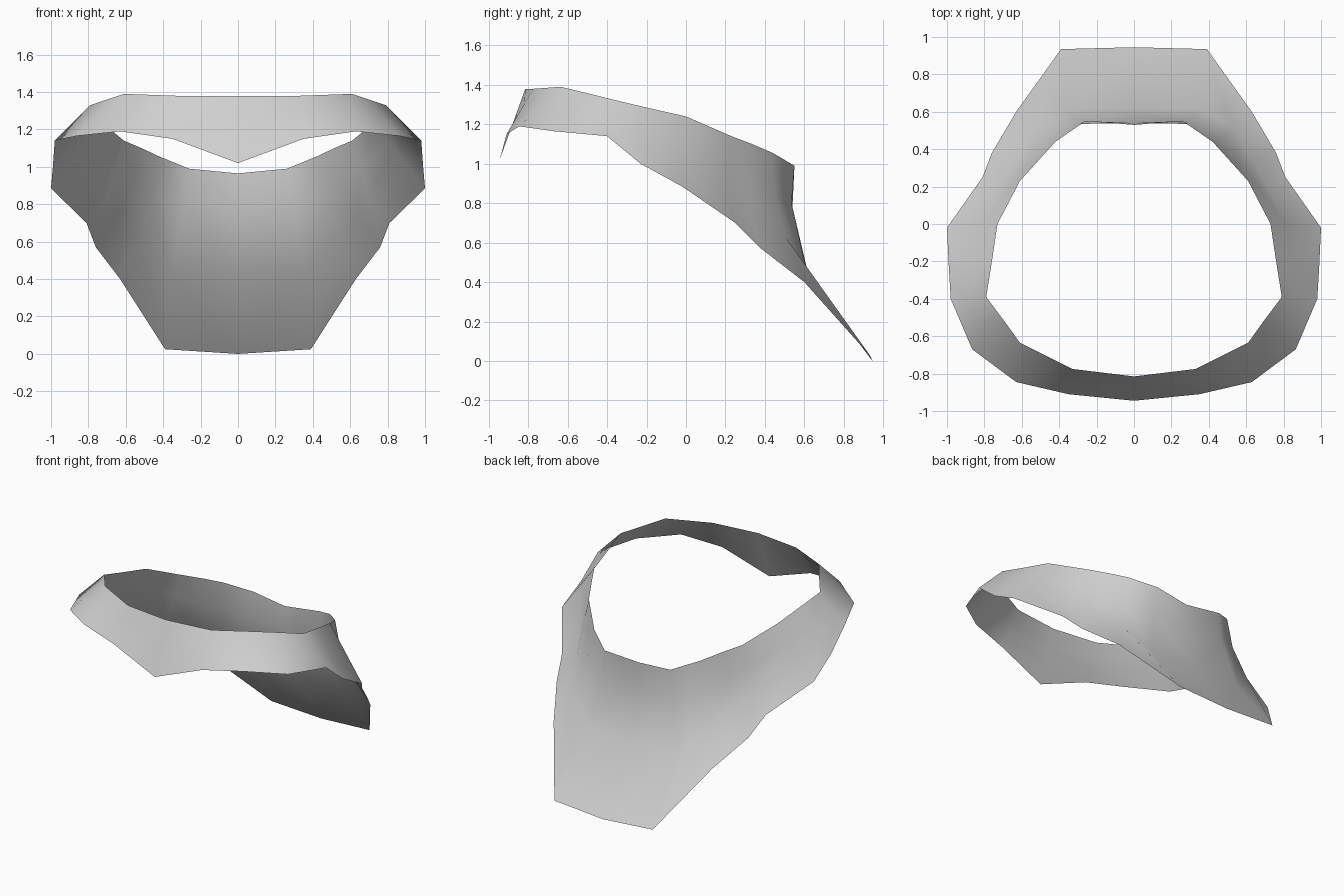
import bpy
import bmesh
from mathutils import Vector

# Remove only the default cube
default_cube = bpy.data.objects.get("Cube")
if default_cube:
    bpy.data.objects.remove(default_cube, do_unlink=True)

# Cloth colour
cloth_grey = bpy.data.materials.new("cloth_grey")
cloth_grey.use_nodes = True
colour = (0.63, 0.63, 0.63, 1)
cloth_grey.diffuse_color = colour
cloth_grey.node_tree.nodes["Principled BSDF"].inputs["Base Color"].default_value = colour

ROWS = 3


def straight_strip(neckline, hem):
    """Evenly spaced points from the neckline down to the hem."""
    start, end = Vector(neckline), Vector(hem)
    return [start.lerp(end, step / ROWS) for step in range(ROWS + 1)]


def draped_strip(*points):
    """A strip that hangs steeply from the neck, then flares out."""
    return [Vector(point) for point in points]


# Front band, from the centre point round to the shoulder
front_strips = [
    straight_strip((0, -.815, 1.38), (0, -.945, 1.02)),
    straight_strip((.33, -.775, 1.38), (.35, -.91, 1.15)),
    straight_strip((.61, -.635, 1.39), (.63, -.845, 1.19)),
    straight_strip((.70, -.51, 1.36), (.865, -.67, 1.165)),
    straight_strip((.79, -.39, 1.33), (.98, -.40, 1.14)),
]

# Shoulder, where the hem drops towards the back
shoulder_strips = [
    straight_strip((.76, -.2, 1.285), (.99, -.23, 1)),
    straight_strip((.73, 0, 1.24), (1, -.02, .885)),
    draped_strip((.61, .23, 1.14), (.65, .22, .99), (.705, .215, .83), (.81, .25, .7)),
    draped_strip((.515, .335, 1.1), (.565, .32, .92), (.64, .33, .75), (.76, .38, .57)),
]

# Back flap, steep under the neckline and flared at the tail
back_strips = [
    draped_strip((.42, .44, 1.055), (.46, .45, .85), (.53, .51, .62), (.63, .6, .4)),
    draped_strip((.26, .55, .99), (.29, .535, .8), (.36, .615, .44), (.39, .935, .025)),
    draped_strip((0, .53, .965), (0, .54, .78), (0, .62, .44), (0, .945, 0)),
]

# Skin the strips of the left half into one sheet
strips = front_strips + shoulder_strips + back_strips
sheet = bmesh.new()
grid = [[sheet.verts.new(point) for point in strip] for strip in strips]
for near, far in zip(grid, grid[1:]):
    for row in range(ROWS):
        sheet.faces.new((near[row], near[row + 1], far[row + 1], far[row]))

mesh = bpy.data.meshes.new("neck_scarf")
sheet.to_mesh(mesh)
sheet.free()
mesh.materials.append(cloth_grey)
neck_scarf = bpy.data.objects.new("neck_scarf", mesh)
bpy.context.collection.objects.link(neck_scarf)

# Mirror to the right half and shade the cloth smoothly
mirror = neck_scarf.modifiers.new("mirror_halves", "MIRROR")
mirror.use_axis[0] = True
mirror.use_clip = True
mirror.merge_threshold = .001
for polygon in mesh.polygons:
    polygon.use_smooth = True
